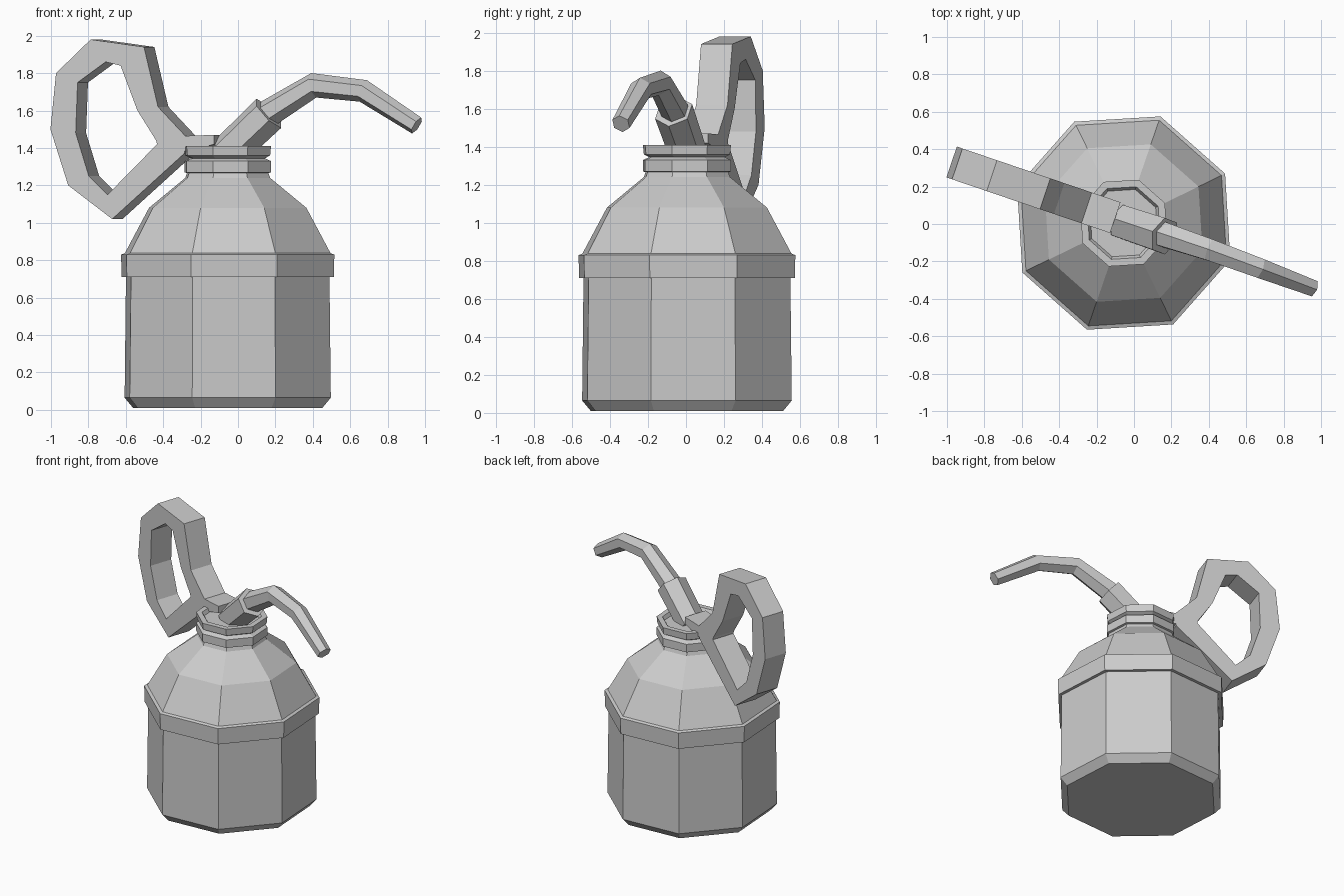
import bpy, bmesh, math
from mathutils import Vector

if "Cube" in bpy.data.objects:
    bpy.data.objects.remove(bpy.data.objects["Cube"])


def finish(name, bm):
    bmesh.ops.remove_doubles(bm, verts=bm.verts, dist=0.0005)
    bmesh.ops.recalc_face_normals(bm, faces=bm.faces)
    mesh = bpy.data.meshes.new(name)
    bm.to_mesh(mesh)
    bm.free()
    obj = bpy.data.objects.new(name, mesh)
    bpy.context.collection.objects.link(obj)
    return obj


def skin(name, rings, closed=False):
    """Join rings of points with quads, capping the ends unless closed."""
    bm = bmesh.new()
    rows = [[bm.verts.new(p) for p in ring] for ring in rings]
    n = len(rows[0])
    pairs = list(zip(rows, rows[1:]))
    if closed:
        pairs.append((rows[-1], rows[0]))
    for a, b in pairs:
        for i in range(n):
            j = (i + 1) % n
            bm.faces.new((a[i], a[j], b[j], b[i]))
    if not closed:
        bm.faces.new(rows[0])
        bm.faces.new(rows[-1])
    return finish(name, bm)


def lathe(name, profile, cx=-0.055, cy=0.005):
    """Eight-sided turned shape from (radius, z) pairs."""
    angles = [math.radians(26 + 45 * i) for i in range(8)]
    return skin(name, [[(cx + r * math.cos(a), cy + r * math.sin(a), z)
                        for a in angles] for r, z in profile])


def tube(name, path, radii, sides=6):
    pts = [Vector(p) for p in path]
    side = Vector((0.36, 0.93, 0)).normalized()
    rings = []
    for i, p in enumerate(pts):
        t = (pts[min(i + 1, len(pts) - 1)] - pts[max(i - 1, 0)]).normalized()
        up = t.cross(side).normalized()
        rings.append([p + radii[i] * (math.cos(a) * side + math.sin(a) * up)
                      for a in (2 * math.pi * (k + 0.5) / sides for k in range(sides))])
    return skin(name, rings)


# Can body, shoulder band, and domed top
lathe("can_body", [(0.535, 0.01), (0.583, 0.065), (0.575, 0.74)])
lathe("shoulder_band", [(0.565, 0.71), (0.6, 0.71), (0.603, 0.83), (0.575, 0.84)])
lathe("dome", [(0.57, 0.80), (0.583, 0.835), (0.445, 1.08), (0.24, 1.24), (0.225, 1.28)])

# Screw neck with two raised rings and a shallow recess
lathe("neck", [(0.225, 1.23), (0.225, 1.265), (0.245, 1.27), (0.245, 1.33),
               (0.21, 1.345), (0.24, 1.36), (0.245, 1.41), (0.205, 1.41), (0.19, 1.385)])

# Spout socket and bent spout
tube("spout_socket", [(-0.06, 0.01, 1.37), (0.165, -0.065, 1.585)], [0.1, 0.105])
tube("spout", [(0.08, -0.03, 1.5), (0.17, -0.06, 1.59), (0.405, -0.138, 1.735),
               (0.67, -0.235, 1.705), (0.955, -0.342, 1.52)],
     [0.075, 0.075, 0.067, 0.061, 0.05])

# Loop handle: outer and inner outline in the slanted handle plane
side = Vector((0.32, 0.947, 0)) * 0.087


def across(x, z, s):
    return Vector((x, -0.34 * x, z)) + side * s


outer = [(-0.25, 1.46), (-0.40, 1.62), (-0.475, 1.94), (-0.76, 1.98), (-0.945, 1.8),
         (-0.975, 1.5), (-0.88, 1.2), (-0.645, 1.02), (-0.26, 1.37)]
inner = [(-0.41, 1.44), (-0.51, 1.6), (-0.6, 1.84), (-0.68, 1.86), (-0.83, 1.75),
         (-0.84, 1.48), (-0.77, 1.25), (-0.67, 1.15), (-0.405, 1.42)]
skin("handle", [[across(*o, -1), across(*o, 1), across(*i, 1), across(*i, -1)]
                for o, i in zip(outer, inner)], closed=True)

# Tab fixing the handle to the neck
skin("handle_tab", [[across(x, lo, -1), across(x, lo, 1), across(x, hi, 1), across(x, hi, -1)]
                    for x, lo, hi in ((-0.34, 1.40, 1.455), (-0.24, 1.38, 1.465),
                                      (-0.10, 1.42, 1.47))])
